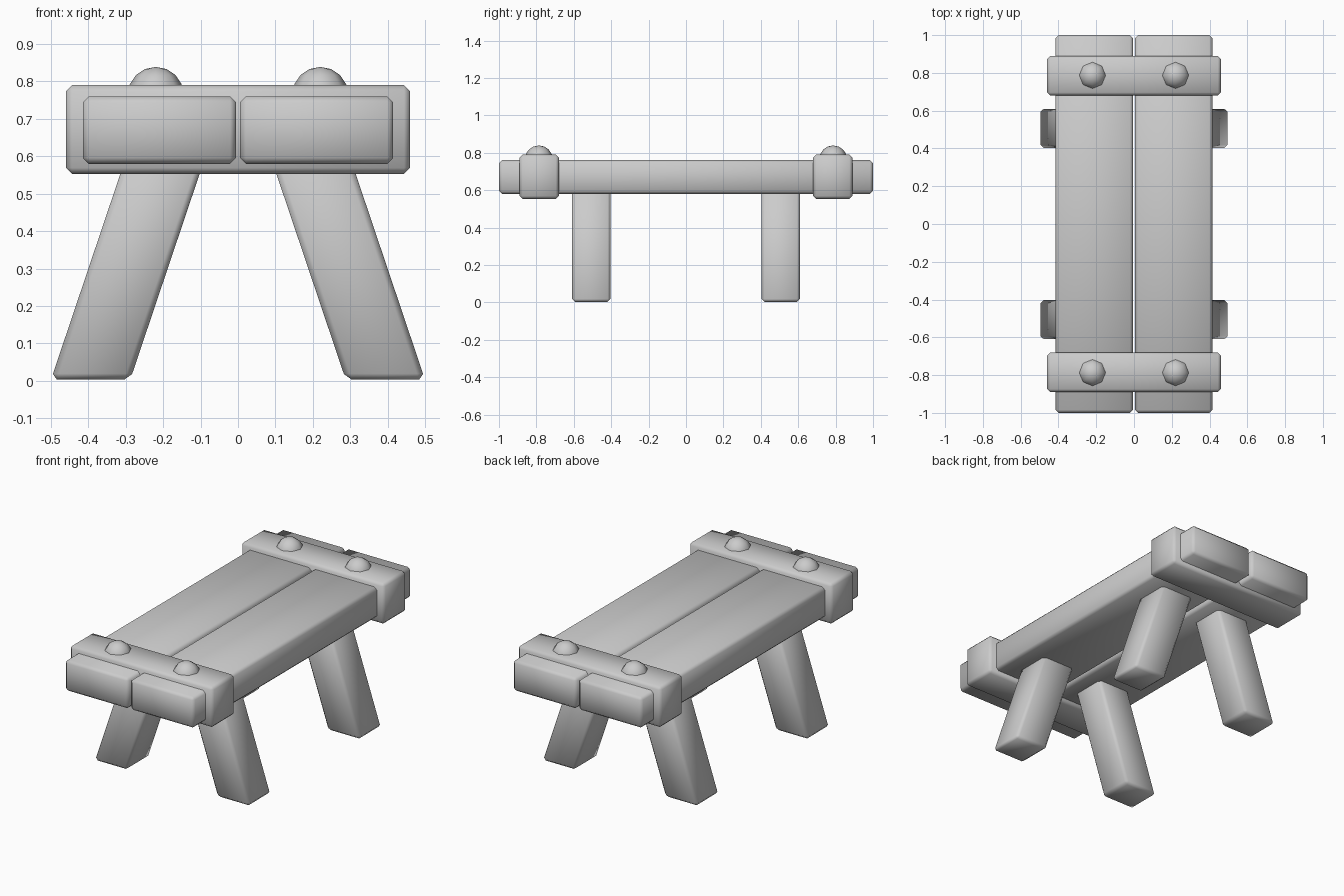
import bpy, bmesh
from mathutils import Matrix

if "Cube" in bpy.data.objects:
    bpy.data.objects.remove(bpy.data.objects["Cube"])


def make_object(name, bm):
    for f in bm.faces:
        f.smooth = True
    bmesh.ops.recalc_face_normals(bm, faces=bm.faces)
    mesh = bpy.data.meshes.new(name)
    bm.to_mesh(mesh)
    bm.free()
    obj = bpy.data.objects.new(name, mesh)
    bpy.context.collection.objects.link(obj)
    return obj


def beam(name, x, y, z, lean=0.0, bevel=0.016):
    """Chamfered box from (min, max) ranges; lean shifts its top along x."""
    bm = bmesh.new()
    bmesh.ops.create_cube(bm, size=1)
    for v in bm.verts:
        top = v.co.z > 0
        v.co = (x[v.co.x > 0] + (lean if top else 0), y[v.co.y > 0], z[top])
    bmesh.ops.bevel(bm, geom=bm.edges[:], offset=bevel, segments=1,
                    affect='EDGES', clamp_overlap=True)
    return make_object(name, bm)


def bolt(name, x, y):
    bm = bmesh.new()
    bmesh.ops.create_uvsphere(bm, u_segments=8, v_segments=8, radius=0.075,
                              matrix=Matrix.Translation((x, y, 0.764)))
    return make_object(name, bm)


def span(side, a, b):
    return tuple(sorted((side * a, side * b)))


SIDES = (("left", -1), ("right", 1))
ENDS = (("front", -1), ("back", 1))

# Two long seat planks with a narrow gap
for side, sx in SIDES:
    beam(f"{side}_plank", span(sx, 0.005, 0.415), (-1, 1), (0.58, 0.76))

for end, sy in ENDS:
    # Band wrapped around the planks
    beam(f"{end}_band", (-0.46, 0.46), span(sy, 0.68, 0.89), (0.553, 0.79))
    for side, sx in SIDES:
        # Domed bolt and splayed leg at each corner
        bolt(f"{end}_{side}_bolt", sx * 0.22, sy * 0.787)
        beam(f"{end}_{side}_leg", span(sx, 0.288, 0.50), span(sy, 0.403, 0.61),
             (0.003, 0.62), lean=-sx * 0.208)
